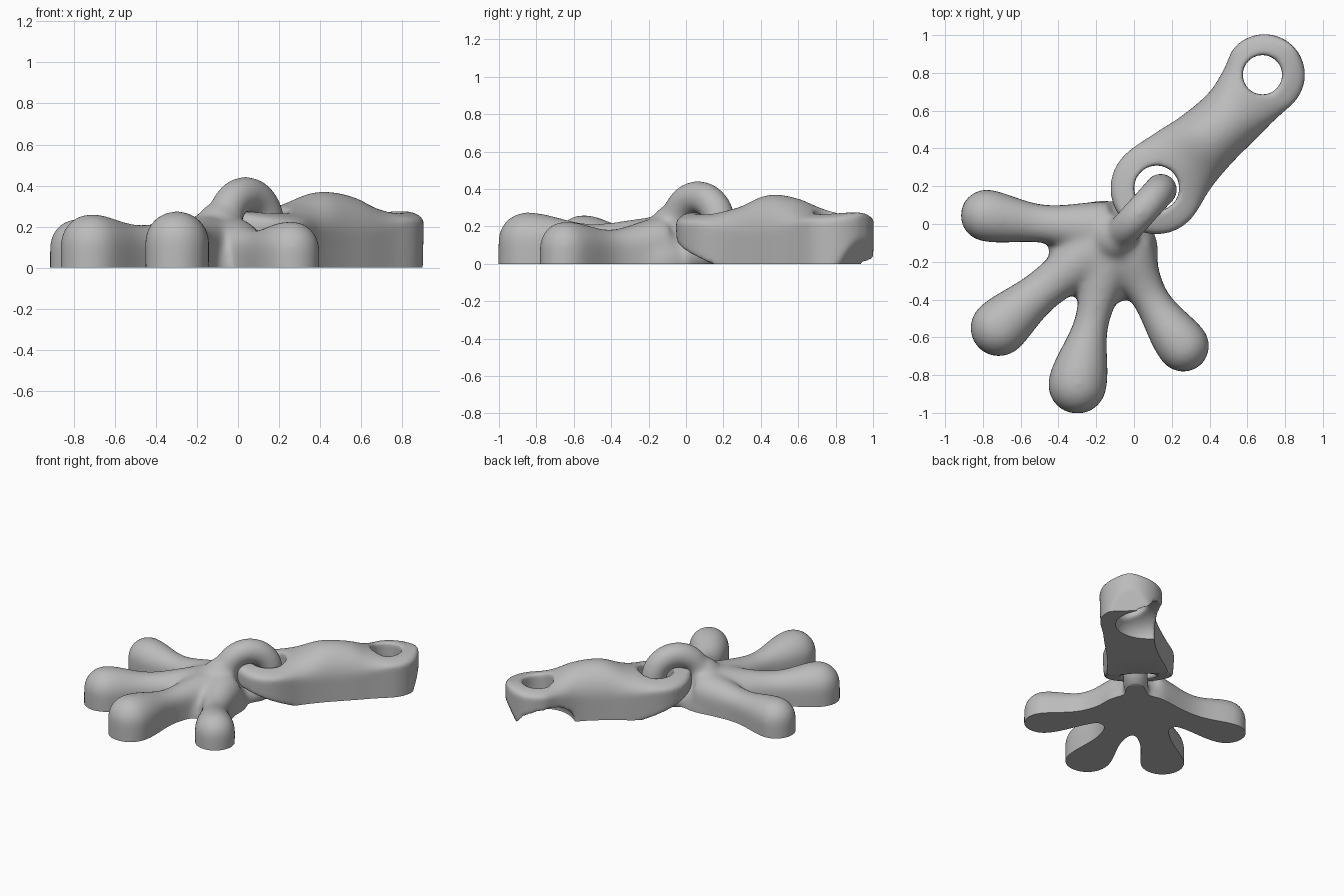
import bpy, bmesh, math
from mathutils import Vector, Matrix

if "Cube" in bpy.data.objects:
    bpy.data.objects.remove(bpy.data.objects["Cube"])

grey = bpy.data.materials.new("plain grey")
grey.use_nodes = True
grey.diffuse_color = (0.5, 0.5, 0.5, 1)
grey.node_tree.nodes["Principled BSDF"].inputs["Base Color"].default_value = (0.5, 0.5, 0.5, 1)

DEEP = -0.15   # solids run below the ground and are trimmed flat later


def loft(bm, stations, arc=20):
    """Sweep an arch; station = (centre, side vector, half width, top, bottom, dome height)."""
    rings = []
    for c, side, w, top, low, dome in stations:
        spring = max(top - dome, low + 0.02)
        pts = [(w * 0.96, low)]
        for i in range(arc + 1):
            a = math.pi * i / arc
            pts.append((w * math.cos(a), spring + (top - spring) * math.sin(a)))
        pts.append((-w * 0.96, low))
        rings.append([bm.verts.new((c.x + side.x * u, c.y + side.y * u, z)) for u, z in pts])
    n = len(rings[0])
    for a, b in zip(rings, rings[1:]):
        for i in range(n):
            bm.faces.new((a[i], a[(i + 1) % n], b[(i + 1) % n], b[i]))
    bm.faces.new(rings[0][::-1])
    bm.faces.new(rings[-1])


def blend(keys, t):
    """Smooth curve through keyed rows whose first entry is the position."""
    if t <= keys[0][0]:
        return keys[0][1:]
    if t >= keys[-1][0]:
        return keys[-1][1:]
    last = len(keys) - 1

    def slope(i, c):
        if i in (0, last):
            return 0
        return (keys[i + 1][c] - keys[i - 1][c]) / (keys[i + 1][0] - keys[i - 1][0])

    i = max(k for k in range(last) if keys[k][0] <= t)
    a, b = keys[i], keys[i + 1]
    span = b[0] - a[0]
    f = (t - a[0]) / span
    ease = f * f * (3 - 2 * f)
    return [a[c] + (b[c] - a[c]) * ease
            + span * f * (1 - f) * (slope(i, c) * (1 - f) - slope(i + 1, c) * f)
            for c in range(1, len(a))]


def finger(bm, base, neck, tip, neck_w, neck_h, tip_r, tip_h):
    base, neck, tip = Vector(base), Vector(neck), Vector(tip)
    control = neck * 2 - (base + tip) / 2      # curve passes through the neck
    keys = [(0, 0.14, 0.25), (0.52, neck_w, neck_h), (1, tip_r, tip_h)]
    rows, steps = [], 24
    for i in range(steps + 1):
        t = i / steps
        p = base * (1 - t) ** 2 + control * 2 * t * (1 - t) + tip * t * t
        d = ((control - base) * (1 - t) + (tip - control) * t).normalized()
        w, h = blend(keys, t)
        rows.append((p, Vector((-d.y, d.x)), w, h, DEEP, w))
    for i in range(1, 12):                      # rounded fingertip
        a = math.pi / 2 * i / 12
        w = tip_r * math.cos(a)
        rows.append((tip + d * tip_r * math.sin(a), Vector((-d.y, d.x)), w,
                     tip_h - tip_r + w, DEEP, w))
    loft(bm, rows)


def ball(bm, centre, radii, turn=None):
    bmesh.ops.create_uvsphere(bm, u_segments=40, v_segments=24, radius=1,
                              matrix=Matrix.LocRotScale(Vector(centre), turn, Vector(radii)))


def make_object(name, bm):
    bmesh.ops.recalc_face_normals(bm, faces=bm.faces[:])
    mesh = bpy.data.meshes.new(name)
    bm.to_mesh(mesh)
    bm.free()
    ob = bpy.data.objects.new(name, mesh)
    bpy.context.collection.objects.link(ob)
    return ob


def eye_cutter(name, x, y, r):
    bm = bmesh.new()
    bmesh.ops.create_cone(bm, cap_ends=True, segments=48, radius1=r, radius2=r, depth=2,
                          matrix=Matrix.Translation((x, y, 0)))
    return make_object(name, bm)


def finish(ob, voxel, rounds, cuts=()):
    """Cut, fuse, soften, then trim flat on the ground."""
    for c in cuts:
        c.hide_render = True
        m = ob.modifiers.new("cut", 'BOOLEAN')
        m.operation, m.object, m.solver = 'DIFFERENCE', c, 'EXACT'
    m = ob.modifiers.new("fuse", 'REMESH')
    m.mode, m.voxel_size = 'VOXEL', voxel
    m = ob.modifiers.new("soften", 'SMOOTH')
    m.factor, m.iterations = 0.5, rounds
    bpy.context.view_layer.update()
    evaluated = ob.evaluated_get(bpy.context.evaluated_depsgraph_get())
    bm = bmesh.new()
    bm.from_mesh(evaluated.to_mesh())
    evaluated.to_mesh_clear()
    ob.modifiers.clear()
    bmesh.ops.bisect_plane(bm, geom=bm.verts[:] + bm.edges[:] + bm.faces[:], dist=1e-5,
                           plane_co=(0, 0, 0), plane_no=(0, 0, 1), clear_inner=True)
    rim = [e for e in bm.edges if e.is_boundary]
    bmesh.ops.triangle_fill(bm, edges=rim, use_beauty=True, normal=(0, 0, -1))
    bmesh.ops.recalc_face_normals(bm, faces=bm.faces[:])
    bm.to_mesh(ob.data)
    bm.free()
    ob.data.materials.clear()
    ob.data.materials.append(grey)
    bpy.ops.object.select_all(action='DESELECT')
    ob.select_set(True)
    bpy.context.view_layer.objects.active = ob
    bpy.ops.object.shade_smooth_by_angle(angle=math.radians(40))
    for c in cuts:
        bpy.data.objects.remove(c)


# Splayed foot: four bulb-tipped fingers and a two-step palm mound
bm = bmesh.new()
finger(bm, (-0.13, -0.02), (-0.47, 0.0), (-0.78, 0.045), 0.1, 0.2, 0.138, 0.24)
finger(bm, (-0.15, -0.10), (-0.47, -0.34), (-0.715, -0.55), 0.11, 0.21, 0.151, 0.263)
finger(bm, (-0.13, -0.15), (-0.22, -0.50), (-0.30, -0.85), 0.09, 0.215, 0.155, 0.277)
finger(bm, (-0.04, -0.12), (0.085, -0.39), (0.26, -0.645), 0.095, 0.185, 0.138, 0.228)
ball(bm, (-0.16, -0.15, 0), (0.29, 0.275, 0.25))
ball(bm, (-0.1, -0.08, 0.1), (0.14, 0.14, 0.22))
# Loop rising from the palm, through the tab eye and back under
loop_dir, loop_side = Vector((0.67, 0.74)), Vector((-0.74, 0.67))
loop_c = Vector((0.037, 0.065))
major, minor, segs, tube = 0.158, 0.088, 48, 24
circle = []
for i in range(segs):
    a = 2 * math.pi * i / segs
    ring = []
    for j in range(tube):
        b = 2 * math.pi * j / tube
        r = major + minor * math.cos(b)
        p = loop_c + loop_dir * r * math.cos(a) + loop_side * minor * math.sin(b)
        ring.append(bm.verts.new((p.x, p.y, 0.2 + r * math.sin(a))))
    circle.append(ring)
for i in range(segs):
    a, b = circle[i], circle[(i + 1) % segs]
    for j in range(tube):
        k = (j + 1) % tube
        bm.faces.new((a[j], a[k], b[k], b[j]))
finish(make_object("splayed_foot", bm), 0.012, 50)

# Pull tab: humped body with an eye at each end
start, end = Vector((0.12, 0.19)), Vector((0.69, 0.79))
axis = (end - start).normalized()
side = Vector((-axis.y, axis.x))
length = (end - start).length
near_r, far_r = 0.245, 0.215
# position, side shift, half width, top, dome height
keys = [(0.0, 0.0, near_r, 0.275, 0.06), (0.2, 0.0, 0.208, 0.312, 0.13),
        (0.37, -0.015, 0.182, 0.368, 0.2), (0.56, -0.027, 0.175, 0.352, 0.18),
        (0.7, -0.015, 0.19, 0.3, 0.1), (length, 0.0, far_r, 0.275, 0.05)]
bm = bmesh.new()
rows = []
count = 60
for i in range(count + 1):
    u = -math.cos(math.pi * i / count)          # denser towards both ends
    t = (length + far_r - near_r) / 2 + u * 0.998 * (length + near_r + far_r) / 2
    shift, w, top, dome = blend(keys, t)
    if t < 0:
        w = math.sqrt(near_r ** 2 - t * t)
    elif t > length:
        w = math.sqrt(far_r ** 2 - (t - length) ** 2)
    low = max(-0.12, (0.12 - t) * 0.4, (t - 0.985) * 2.5)
    rows.append((start + axis * t + side * shift, side, w, top, min(low, top - 0.07), dome))
loft(bm, rows)
tab = make_object("pull_tab", bm)

# Hollow scooped under the far eye from one side
turn = Matrix.Rotation(math.atan2(axis.y, axis.x), 3, 'Z').to_quaternion()
bm = bmesh.new()
ball(bm, (start + axis * 0.79 + side * 0.13).to_3d(), (0.2, 0.24, 0.14), turn)
hollow = make_object("underside_hollow", bm)
finish(tab, 0.011, 16, [eye_cutter("near_eye", 0.12, 0.19, 0.12),
                        eye_cutter("far_eye", 0.68, 0.79, 0.105), hollow])
